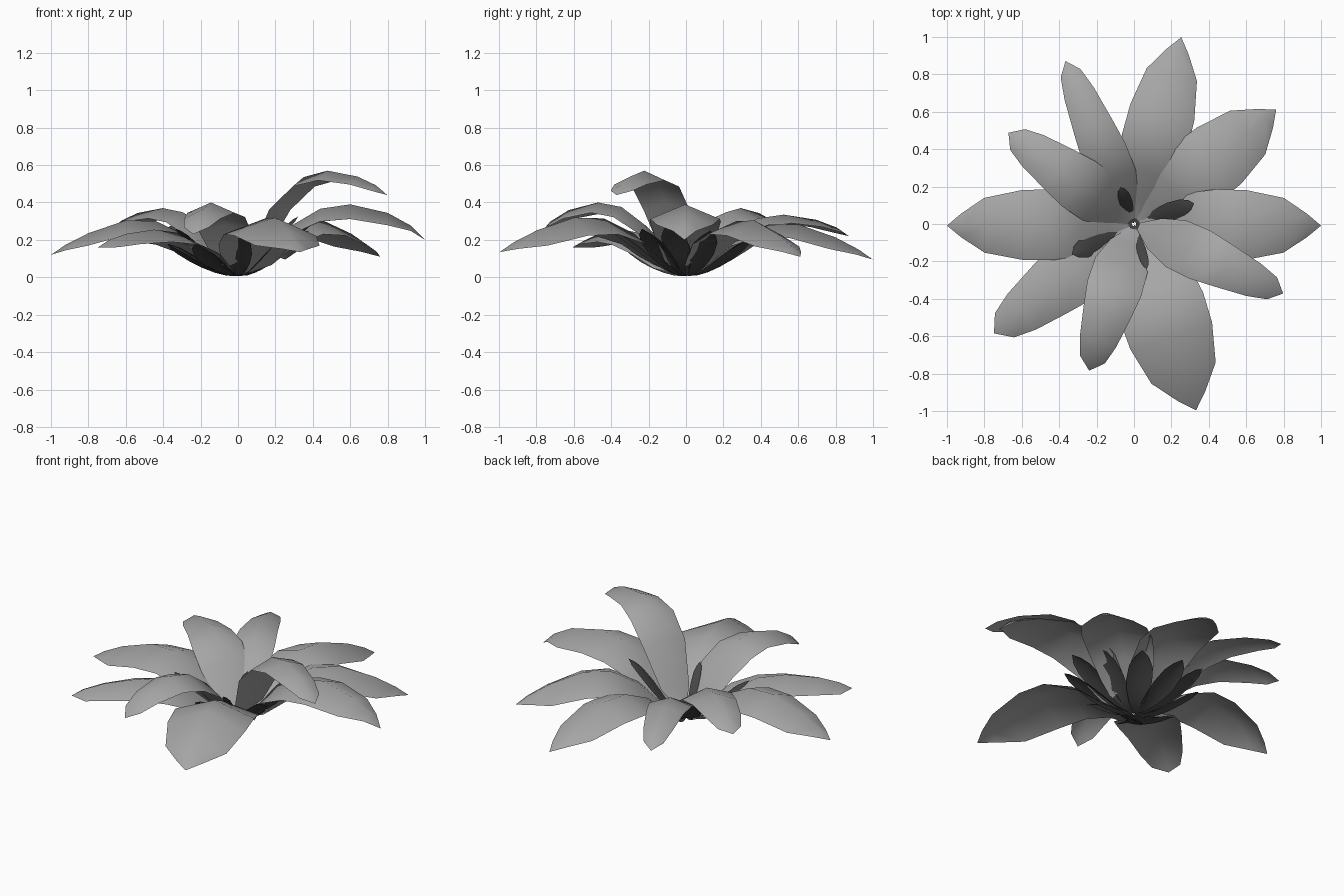
import bpy, bmesh
from math import radians, cos, sin

cube = bpy.data.objects.get("Cube")
if cube:
    bpy.data.objects.remove(cube)


def material(name, value):
    mat = bpy.data.materials.new(name)
    mat.use_nodes = True
    colour = (value, value, value, 1)
    mat.diffuse_color = colour
    bsdf = mat.node_tree.nodes["Principled BSDF"]
    bsdf.inputs["Base Color"].default_value = colour
    bsdf.inputs["Roughness"].default_value = 0.9
    return mat


GREY = material("leaf grey", 0.38)
DARK = material("dark grey", 0.06)

# Shared leaf shape: distance along leaf, rise to the peak, droop to the tip
ALONG = [0.03, 0.14, 0.28, 0.44, 0.6, 0.8, 0.925, 1]
RISE = [0.06, 0.28, 0.7, 0.94, 1, 1, 1, 1]
STEEP = [0, 0, 0, 0, 0.08, 0.42, 0.74, 1]
GENTLE = [0, 0, 0, 0, 0, 0.24, 0.6, 1]
POINTED = [0.14, 0.6, 0.88, 1, 0.98, 0.77, 0.33, 0]
BLUNT = [0.14, 0.65, 0.97, 1, 0.87, 0.68, 0.46, 0]
ARCH = [0.1, 0.2, 0.28, 0.36, 0.42, 0.45, 0.45, 0.45]

# Dark blades curve upward and widen outward
BLADE_RISE = [0.04, 0.08, 0.2, 0.4, 0.62, 0.86, 0.96, 1]
BLADE = [0.1, 0.35, 0.6, 0.85, 1, 0.9, 0.55, 0]


def leaf(name, angle, length, peak, tip, half_width, widths, droops,
         rises=RISE, mat=GREY):
    """Arched leaf with a raised midrib, drooping sides and a closed tip."""
    bm = bmesh.new()
    a = radians(angle)
    rows = []
    for along, rise, droop, width, arch in zip(ALONG, rises, droops, widths, ARCH):
        r = along * length
        z = peak * rise - (peak - tip) * droop
        w = half_width * width
        row = []
        for side in ([-1, 0, 1] if width else [0]):
            s = side * w
            row.append(bm.verts.new((r * cos(a) - s * sin(a),
                                     r * sin(a) + s * cos(a),
                                     max(0, z - abs(s) * arch))))
        rows.append(row)
    for lower, upper in zip(rows, rows[1:]):
        for i in range(2):
            if len(upper) == 1:
                bm.faces.new((lower[i], upper[0], lower[i + 1]))
            else:
                bm.faces.new((lower[i], upper[i], upper[i + 1], lower[i + 1]))
    # All upper surfaces face up
    bm.normal_update()
    if sum(f.normal.z for f in bm.faces) < 0:
        bmesh.ops.reverse_faces(bm, faces=bm.faces[:])
    for f in bm.faces:
        f.smooth = True
    mesh = bpy.data.meshes.new(name)
    bm.to_mesh(mesh)
    bm.free()
    mesh.materials.append(mat)
    obj = bpy.data.objects.new(name, mesh)
    bpy.context.collection.objects.link(obj)


def blade(name, angle, length, height, half_width):
    """Short dark blade rising from the centre."""
    leaf(name, angle, length, height, height, half_width, BLADE, STEEP,
         BLADE_RISE, DARK)


# Name, direction, length, peak height, tip height, half width, outline, droop
leaf("left_leaf", -0.5, 1.0, 0.39, 0.20, 0.19, POINTED, GENTLE)
leaf("back_left_leaf", 38.8, 0.975, 0.32, 0.11, 0.195, POINTED, STEEP)
leaf("back_leaf", 75.8, 1.03, 0.30, 0.095, 0.18, POINTED, STEEP)
leaf("back_right_narrow_leaf", 112.8, 0.945, 0.335, 0.22, 0.125, BLUNT, GENTLE)
leaf("back_right_leaf", 144, 0.83, 0.37, 0.26, 0.15, BLUNT, GENTLE)
leaf("right_leaf", 180.5, 1.0, 0.32, 0.12, 0.19, POINTED, STEEP)
leaf("front_right_leaf", 218, 0.95, 0.255, 0.16, 0.18, BLUNT, GENTLE)
leaf("front_narrow_leaf", 253, 0.82, 0.40, 0.23, 0.15, BLUNT, GENTLE)
leaf("front_leaf", -71.6, 1.05, 0.335, 0.135, 0.235, POINTED, STEEP)
leaf("front_left_raised_leaf", -25, 0.88, 0.57, 0.44, 0.14, BLUNT, GENTLE)

# Dark blades under the gaps between neighbouring leaves
GAPS = [(19, 0.25), (57, 0.2), (94, 0.2), (128, 0.26), (162, 0.24),
        (199, 0.18), (235, 0.18), (270, 0.25), (324, 0.26), (348, 0.29)]
for number, (angle, height) in enumerate(GAPS, 1):
    blade(f"lower_blade_{number}", angle, 0.4, height, 0.075)

# Dark blades showing between the leaves from above
blade("inner_blade_left", 19, 0.34, 0.325, 0.05)
blade("inner_blade_right", 206, 0.37, 0.26, 0.06)
blade("inner_blade_back", 110, 0.21, 0.195, 0.035)
blade("inner_blade_front", -74, 0.25, 0.24, 0.025)
